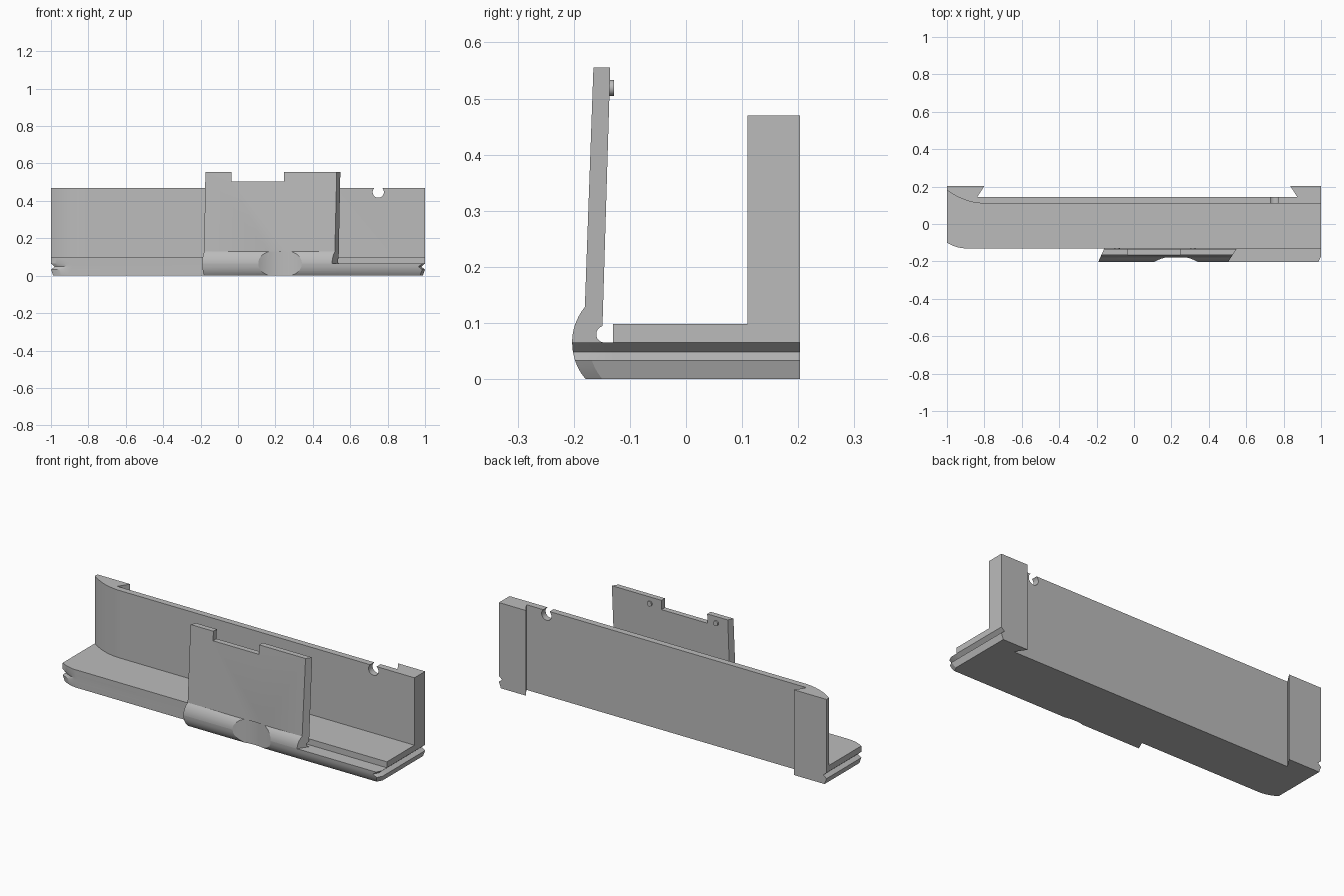
import bpy, bmesh, math
from mathutils import Matrix

cube = bpy.data.objects.get("Cube")
if cube:
    bpy.data.objects.remove(cube, do_unlink=True)

grey = bpy.data.materials.new("plain grey")
grey.use_nodes = True
grey.diffuse_color = (0.5, 0.5, 0.5, 1)
grey.node_tree.nodes["Principled BSDF"].inputs["Base Color"].default_value = (0.5, 0.5, 0.5, 1)


def loft(name, rings):
    """Skin a stack of matching rings and cap both ends."""
    bm = bmesh.new()
    loops = [[bm.verts.new(p) for p in ring] for ring in rings]
    n = len(loops[0])
    for a, b in zip(loops, loops[1:]):
        for i in range(n):
            j = (i + 1) % n
            bm.faces.new((a[i], a[j], b[j], b[i]))
    bm.faces.new(loops[0][::-1])
    bm.faces.new(loops[-1])
    return finish(name, bm)


def finish(name, bm):
    bmesh.ops.recalc_face_normals(bm, faces=bm.faces)
    mesh = bpy.data.meshes.new(name)
    bm.to_mesh(mesh)
    bm.free()
    mesh.materials.append(grey)
    ob = bpy.data.objects.new(name, mesh)
    bpy.context.collection.objects.link(ob)
    return ob


def cylinder(name, centre, radius, depth, axis, segments=48):
    bm = bmesh.new()
    turn = Matrix.Rotation(math.pi / 2, 4, 'X') if axis == 'Y' else Matrix()
    bmesh.ops.create_cone(bm, cap_ends=True, segments=segments, radius1=radius,
                          radius2=radius, depth=depth,
                          matrix=Matrix.Translation(centre) @ turn)
    return finish(name, bm)


def box(name, lo, hi):
    corners = [(lo[0], lo[1]), (hi[0], lo[1]), (hi[0], hi[1]), (lo[0], hi[1])]
    return loft(name, [[(x, y, z) for x, y in corners] for z in (lo[2], hi[2])])


def cut(targets, cutter):
    cutter.hide_render = True
    for ob in targets:
        mod = ob.modifiers.new("cut", 'BOOLEAN')
        mod.operation = 'DIFFERENCE'
        mod.solver = 'EXACT'
        mod.object = cutter
        bpy.context.view_layer.objects.active = ob
        bpy.ops.object.modifier_apply(modifier=mod.name)
    bpy.data.objects.remove(cutter, do_unlink=True)


# Shared plan of the back edge with its dovetail recess
back = [(1, 0.203), (0.835, 0.203), (0.873, 0.145),
        (-0.838, 0.145), (-0.80, 0.203), (-1, 0.203)]
steps = [i / 10 for i in range(11)]
base_front = [(-1 + 0.1 * t, -0.13 + 0.03 * (1 - t) ** 2) for t in steps]
wall_front = [(-1 + 0.2 * t, 0.11 + 0.07 * (1 - t) ** 2) for t in steps]

# Base slab with V grooves along both ends
groove = [(0, 0.012), (0.033, 0), (0.048, 0.02), (0.065, 0)]


def inset_x(x, d):
    return x - math.copysign(d, x) if abs(x) > 0.89 else x


base_plan = back + base_front + [(1, -0.13)]
base = loft("base_slab", [[(inset_x(x, d), y, z) for x, y in base_plan]
                          for z, d in groove + [(0.098, 0)]])

# Back wall with an open round notch in its top edge
wall_plan = back + wall_front + [(1, 0.11)]
wall = loft("back_wall", [[(x, y, z) for x, y in wall_plan] for z in (0.098, 0.47)])
cut([wall], cylinder("notch_cutter", (0.75, 0.12, 0.447), 0.03, 0.3, 'Y'))


# Rounded front, shared by the rail and the hinged flap
def arc_y(z):
    return -0.103 - math.sqrt(0.1 ** 2 - (z - 0.065) ** 2)


def left_end(y):
    return -0.19 + (y + 0.2) * 0.45


def right_end(y):
    return 0.505 + (y + 0.2) * 0.65


# Front rail, grooved at its outer end
rail_z = [0, 0.011, 0.022, 0.033, 0.048, 0.065]
rail_inset = [0.012, 0.008, 0.004, 0, 0.02, 0]
rail = loft("front_rail", [[(left_end(arc_y(z)), arc_y(z), z),
                            (1 - d - 0.015, arc_y(z), z),
                            (1 - d, arc_y(z) + 0.03, z),
                            (1 - d, -0.13, z),
                            (left_end(-0.13), -0.13, z)]
                           for z, d in zip(rail_z, rail_inset)])

# Upright flap on a thin hinge with a round relief behind it
arc = [(arc_y(z), z) for z in [0.065 + 0.0635 * i / 8 for i in range(9)]]
relief = [(-0.145 + 0.015 * math.cos(a), 0.08 + 0.015 * math.sin(a))
          for a in [math.radians(105 + 165 * i / 8) for i in range(9)]]
profile = arc + [(-0.165, 0.555), (-0.135, 0.555)] + relief
flap = loft("flap", [[(end(y), y, z) for y, z in profile] for end in (left_end, right_end)])
cut([flap], box("top_notch_cutter", (-0.035, -0.3, 0.503), (0.245, 0, 0.7)))
cut([flap, rail], cylinder("finger_scoop_cutter", (0.225, -0.407, 0.03), 0.235, 0.2, 'Z', 128))

# Latch studs on the inner face of the flap
studs = [cylinder("latch_stud", (x, -0.135, 0.519), 0.014, 0.014, 'Y', 24)
         for x in (-0.09, 0.315)]

# Smooth the curved faces and keep the edges sharp
bpy.ops.object.select_all(action='DESELECT')
for ob in [base, wall, rail, flap] + studs:
    ob.select_set(True)
    bpy.context.view_layer.objects.active = ob
bpy.ops.object.shade_smooth_by_angle(angle=math.radians(25))
